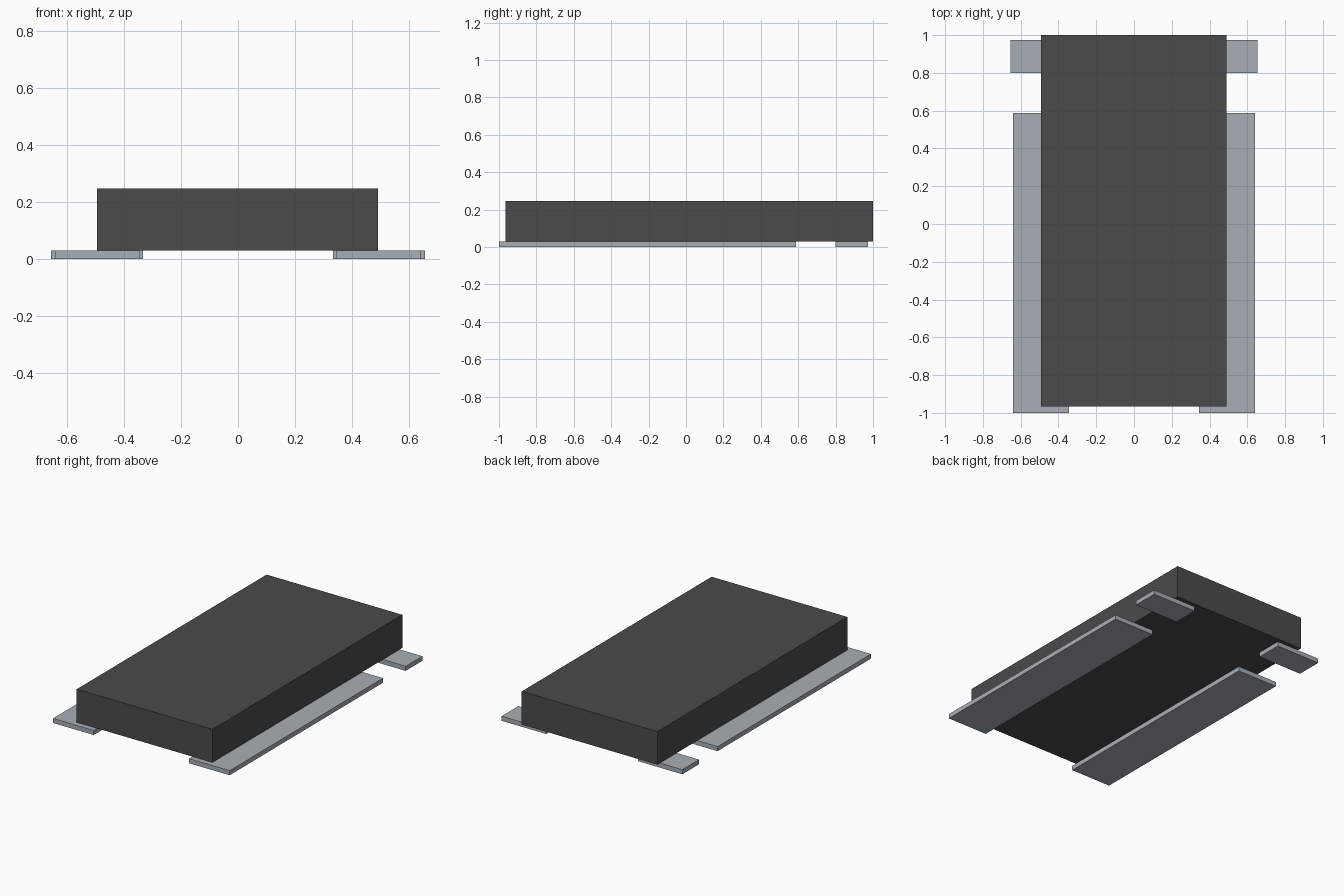
import bpy
import bmesh
from mathutils import Vector

cube = bpy.data.objects.get("Cube")
if cube:
    bpy.data.objects.remove(cube, do_unlink=True)


def make_material(name, rgb, roughness):
    mat = bpy.data.materials.new(name)
    mat.use_nodes = True
    color = (*rgb, 1.0)
    mat.diffuse_color = color
    bsdf = mat.node_tree.nodes["Principled BSDF"]
    bsdf.inputs["Base Color"].default_value = color
    bsdf.inputs["Roughness"].default_value = roughness
    return mat


def make_box(name, low, high, mat):
    """Flat-shaded box between two opposite corners."""
    low, high = Vector(low), Vector(high)
    bm = bmesh.new()
    bmesh.ops.create_cube(bm, size=1.0)
    bmesh.ops.scale(bm, vec=high - low, verts=bm.verts)
    mesh = bpy.data.meshes.new(name)
    bm.to_mesh(mesh)
    bm.free()
    mesh.materials.append(mat)
    obj = bpy.data.objects.new(name, mesh)
    obj.location = (low + high) / 2
    bpy.context.collection.objects.link(obj)
    return obj


dark_grey = make_material("dark grey", (0.07, 0.07, 0.07), 0.6)
metal_grey = make_material("metal grey", (0.39, 0.43, 0.46), 0.5)

PAD_TOP = 0.03

# Main slab resting on the pads
make_box("body", (-0.493, -0.965, PAD_TOP), (0.49, 1.0, 0.247), dark_grey)

# Long front pad and short rear pad on each side
for side, sign in (("left", 1), ("right", -1)):
    for name, inner, outer, y0, y1 in (
        ("long_pad", 0.345, 0.64, -1.0, 0.587),
        ("short_pad", 0.332, 0.655, 0.80, 0.973),
    ):
        x0, x1 = sorted((sign * inner, sign * outer))
        make_box(f"{name}_{side}", (x0, y0, 0.0), (x1, y1, PAD_TOP), metal_grey)
